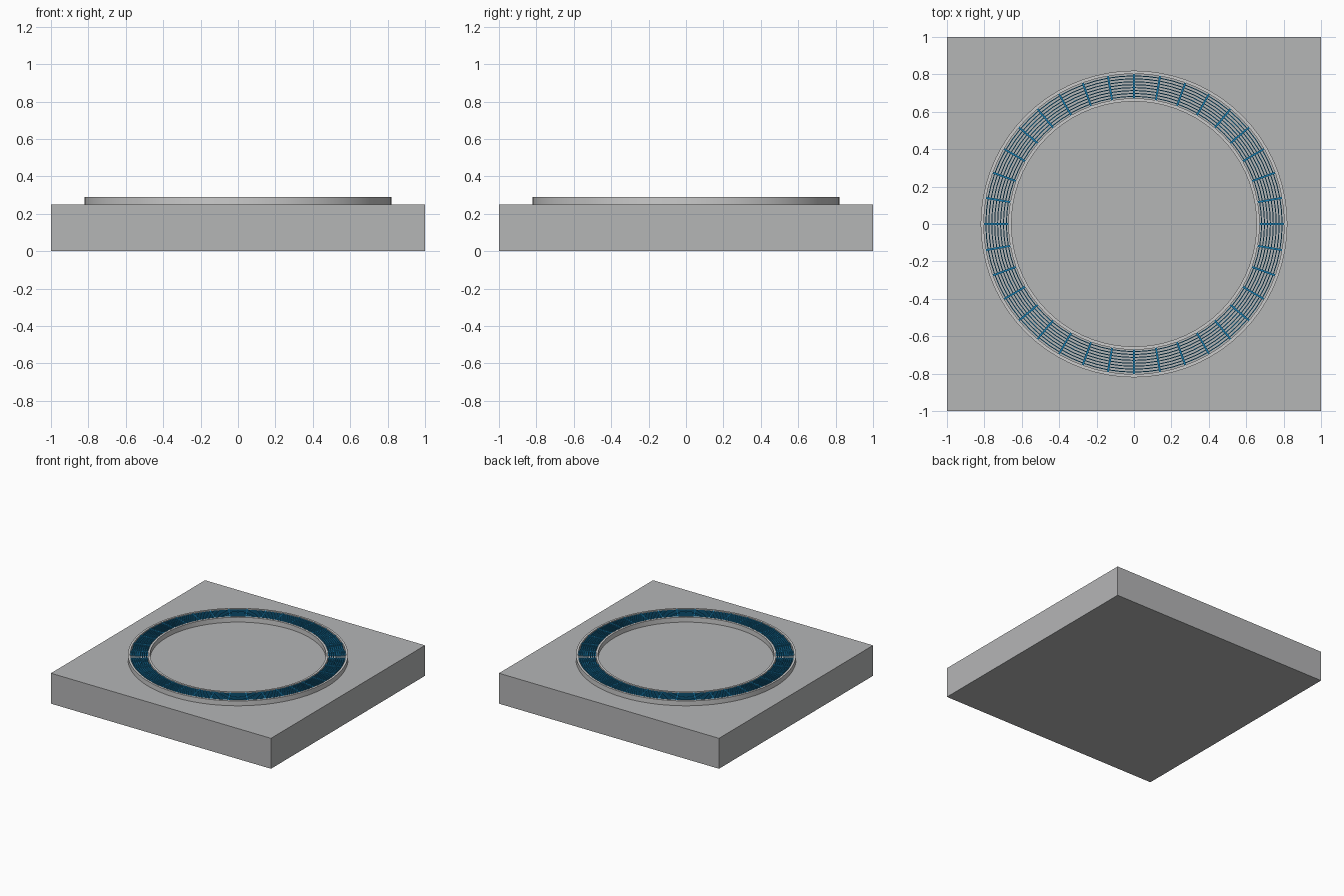
import bpy, bmesh, math

if "Cube" in bpy.data.objects:
    bpy.data.objects.remove(bpy.data.objects["Cube"])

SEG = 72


def colour(name, rgb):
    m = bpy.data.materials.new(name)
    m.diffuse_color = (*rgb, 1)
    m.use_nodes = True
    m.node_tree.nodes["Principled BSDF"].inputs["Base Color"].default_value = m.diffuse_color
    return m


blue = colour("blue", (0.01, 0.22, 0.46))
stone = colour("dark_grey", (0.46, 0.465, 0.47))


def finish(name, bm, mat=None):
    bmesh.ops.recalc_face_normals(bm, faces=bm.faces)
    me = bpy.data.meshes.new(name)
    bm.to_mesh(me)
    bm.free()
    ob = bpy.data.objects.new(name, me)
    bpy.context.collection.objects.link(ob)
    if mat:
        me.materials.append(mat)
    return ob


def add_hoop(bm, r0, r1, z0, z1):
    # rectangular section swept round the z axis
    rows = []
    for i in range(SEG):
        a = 2 * math.pi * i / SEG
        rows.append([bm.verts.new((r * math.cos(a), r * math.sin(a), z))
                     for r, z in ((r0, z0), (r1, z0), (r1, z1), (r0, z1))])
    for i in range(SEG):
        p, q = rows[i], rows[(i + 1) % SEG]
        for k in range(4):
            n = (k + 1) % 4
            bm.faces.new((p[k], q[k], q[n], p[n]))


def smooth(ob):
    bpy.ops.object.select_all(action='DESELECT')
    ob.select_set(True)
    bpy.context.view_layer.objects.active = ob
    bpy.ops.object.shade_smooth_by_angle(angle=math.radians(30))


# square base slab
bpy.ops.mesh.primitive_cube_add(size=1, location=(0, 0, 0.125))
slab = bpy.context.object
slab.name = "base_slab"
slab.scale = (2, 2, 0.25)
slab.data.materials.append(stone)

# rims either side of the grate
for name, r0, r1 in (("outer_rim", 0.803, 0.82), ("inner_rim", 0.655, 0.672)):
    bm = bmesh.new()
    add_hoop(bm, r0, r1, 0.25, 0.29)
    smooth(finish(name, bm))

# concentric grate rings
bm = bmesh.new()
for i in range(8):
    r = 0.682 + i * 0.0157
    add_hoop(bm, r - 0.0025, r + 0.0025, 0.25, 0.288)
smooth(finish("grate_rings", bm, blue))

# radial grate bars
bm = bmesh.new()
for i in range(36):
    a = math.radians(i * 10)
    c, s = math.cos(a), math.sin(a)
    bot, top = [], []
    for r, t in ((0.67, -0.005), (0.805, -0.005), (0.805, 0.005), (0.67, 0.005)):
        x, y = r * c - t * s, r * s + t * c
        bot.append(bm.verts.new((x, y, 0.25)))
        top.append(bm.verts.new((x, y, 0.289)))
    bm.faces.new(top)
    bm.faces.new(bot[::-1])
    for k in range(4):
        n = (k + 1) % 4
        bm.faces.new((bot[k], bot[n], top[n], top[k]))
finish("grate_bars", bm, blue)
